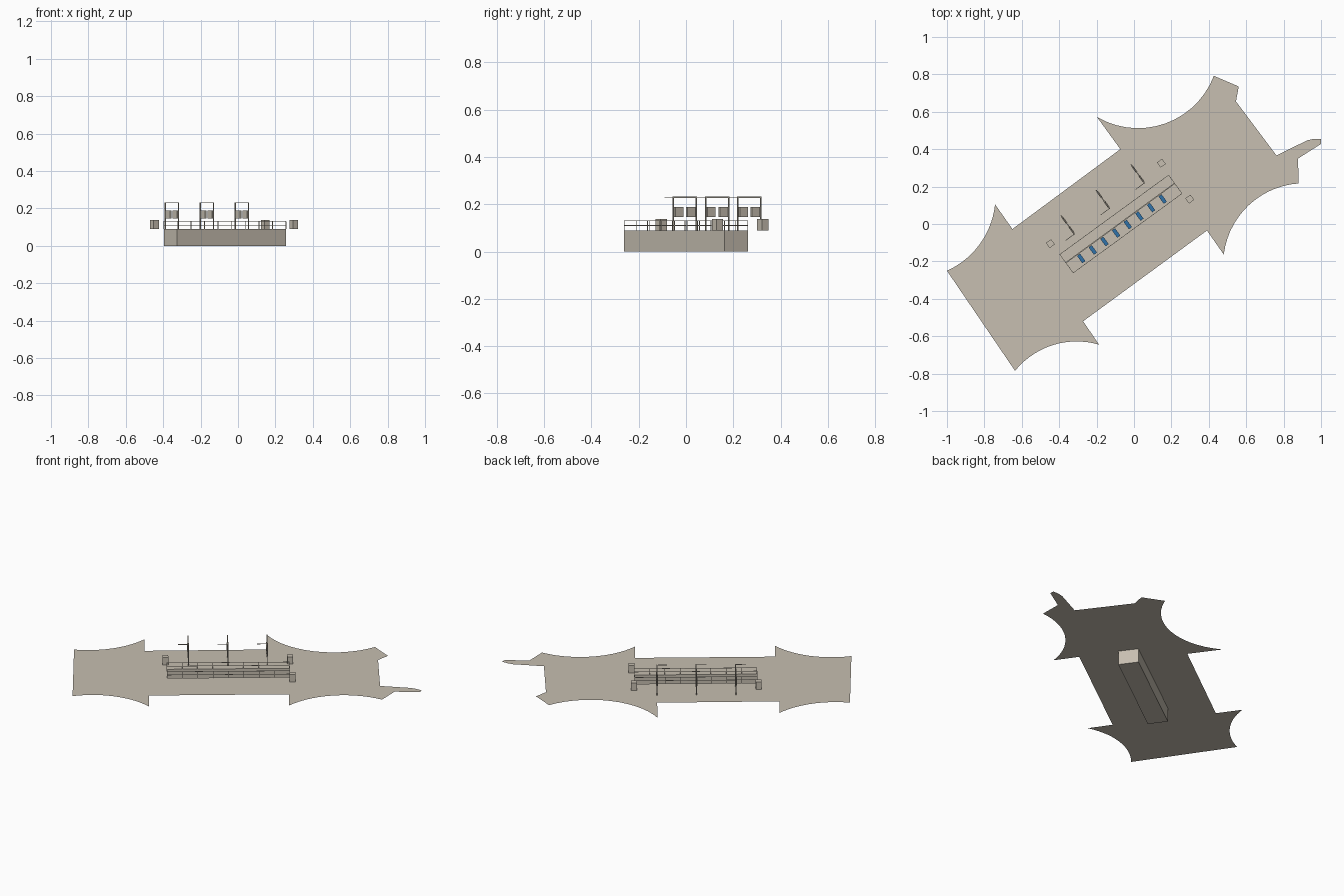
import bpy, bmesh, math
from mathutils import Vector, Matrix

if "Cube" in bpy.data.objects:
    bpy.data.objects.remove(bpy.data.objects["Cube"])

ANG = math.radians(36.1)
LOCAL = Matrix.Translation((-0.07, 0, 0)) @ Matrix.Rotation(ANG, 4, 'Z')   # frame aligned with the road
Z0 = 0.09                    # street level
HU, HV = 0.36, 0.061         # half size of the sunken pit


def mat(name, c):
    m = bpy.data.materials.new(name)
    m.diffuse_color = (*c, 1)
    m.use_nodes = True
    m.node_tree.nodes["Principled BSDF"].inputs["Base Color"].default_value = m.diffuse_color
    return m


stone = mat("warm stone", (0.57, 0.52, 0.44))
blue = mat("deep blue", (0.03, 0.17, 0.40))


def finish(bm, name, m):
    me = bpy.data.meshes.new(name)
    bm.to_mesh(me)
    bm.free()
    me.materials.append(m)
    ob = bpy.data.objects.new(name, me)
    bpy.context.collection.objects.link(ob)
    return ob


def boxes(name, m, items):
    """Boxes given as (centre, size) in the road-aligned frame."""
    bm = bmesh.new()
    for c, s in items:
        bmesh.ops.create_cube(bm, size=1, matrix=LOCAL @ Matrix.Translation(c) @ Matrix.Diagonal((*s, 1)))
    return finish(bm, name, m)


def arc(a, mid, b, n=14):
    """Circular arc through three points."""
    a, mid, b = Vector(a), Vector(mid), Vector(b)
    d = 2 * (a.x * (mid.y - b.y) + mid.x * (b.y - a.y) + b.x * (a.y - mid.y))
    A, M, B = a.length_squared, mid.length_squared, b.length_squared
    c = Vector(((A * (mid.y - b.y) + M * (b.y - a.y) + B * (a.y - mid.y)) / d,
                (A * (b.x - mid.x) + M * (a.x - b.x) + B * (mid.x - a.x)) / d))
    r0 = a - c
    t0 = math.atan2(r0.y, r0.x)
    dt = math.atan2(b.y - c.y, b.x - c.x) - t0
    dt = (dt + math.pi) % (2 * math.pi) - math.pi
    r = r0.length
    return [(c.x + r * math.cos(t0 + dt * i / n), c.y + r * math.sin(t0 + dt * i / n)) for i in range(n + 1)]


# street sheet with curved corner cut-outs and a hole over the pit
outline = (arc((-1, -0.25), (-0.824, -0.107), (-0.743, 0.105))
           + [(-0.65, -0.027), (-0.073, 0.4)]
           + arc((-0.198, 0.572), (0.166, 0.537), (0.427, 0.792))
           + [(0.56, 0.735), (0.545, 0.655), (0.762, 0.366), (0.925, 0.447),
              (0.96, 0.455), (1, 0.455), (1, 0.428), (0.877, 0.35)]
           + arc((0.88, 0.217), (0.613, 0.1), (0.48, -0.163))
           + [(0.39, -0.035), (-0.272, -0.52)]
           + arc((-0.187, -0.645), (-0.433, -0.647), (-0.636, -0.785)))
hole = [(LOCAL @ Vector((u, v, 0))).xy for u, v in ((-HU, -HV), (HU, -HV), (HU, HV), (-HU, HV))]
bm = bmesh.new()
edges = []
for loop in (outline, hole):
    vs = [bm.verts.new((p[0], p[1], Z0)) for p in loop]
    edges += [bm.edges.new((vs[i - 1], vs[i])) for i in range(len(vs))]
bmesh.ops.triangle_fill(bm, edges=edges, use_beauty=True, use_dissolve=False, normal=(0, 0, 1))
for f in bm.faces:
    if f.normal.z < 0:
        f.normal_flip()
finish(bm, "street_surface", stone)

# open-topped pit
bm = bmesh.new()
low = [bm.verts.new((p[0], p[1], 0)) for p in hole]
top = [bm.verts.new((p[0], p[1], Z0)) for p in hole]
bm.faces.new(low[::-1])
for i in range(4):
    bm.faces.new((low[i - 1], low[i], top[i], top[i - 1]))
finish(bm, "pit", stone)

# row of blue items on the pit floor, and the low divider behind them
boxes("pit_blue_units", blue, [((-0.28 + 0.077 * i, -0.024, 0.013), (0.02, 0.048, 0.024)) for i in range(8)])
boxes("pit_divider", stone, [((0, 0.006, 0.025), (2 * HU, 0.006, 0.05))])

# railings round the pit
T = 0.0025
rails = []
for z in (0.11, 0.131):
    rails += [((0, s * HV, z), (2 * HU, T, T)) for s in (-1, 1)]
    rails += [((s * HU, 0, z), (T, 2 * HV, T)) for s in (-1, 1)]
boxes("railing_bars", stone, rails)
boxes("railing_posts", stone, [((-HU + 2 * HU * i / 8, s * HV, 0.11), (T, T, 0.042))
                               for i in range(9) for s in (-1, 1)])

# three portal frames, each with a side arm and two hanging panels
P = 0.005
for k, u in enumerate((-0.232, 0, 0.231)):
    v = 0.163
    boxes(f"portal_frame_{k + 1}", stone,
          [((u, v + s * 0.06, 0.16), (P, P, 0.14)) for s in (-1, 1)]
          + [((u, v, 0.23), (P, 0.125, P)), ((u - 0.03, v - 0.06, 0.23), (0.06, 0.003, 0.003))])
    boxes(f"hanging_panels_{k + 1}", stone,
          [((u, v + s * 0.032, 0.167), (0.01, 0.042, 0.042)) for s in (-1, 1)])

# three square blocks on the street
inv = LOCAL.inverted()
for k, (x, y) in enumerate(((-0.447, -0.105), (0.146, 0.325), (0.298, 0.133))):
    c = inv @ Vector((x, y, 0.114))
    boxes(f"street_block_{k + 1}", stone, [(c, (0.034, 0.034, 0.048))])
